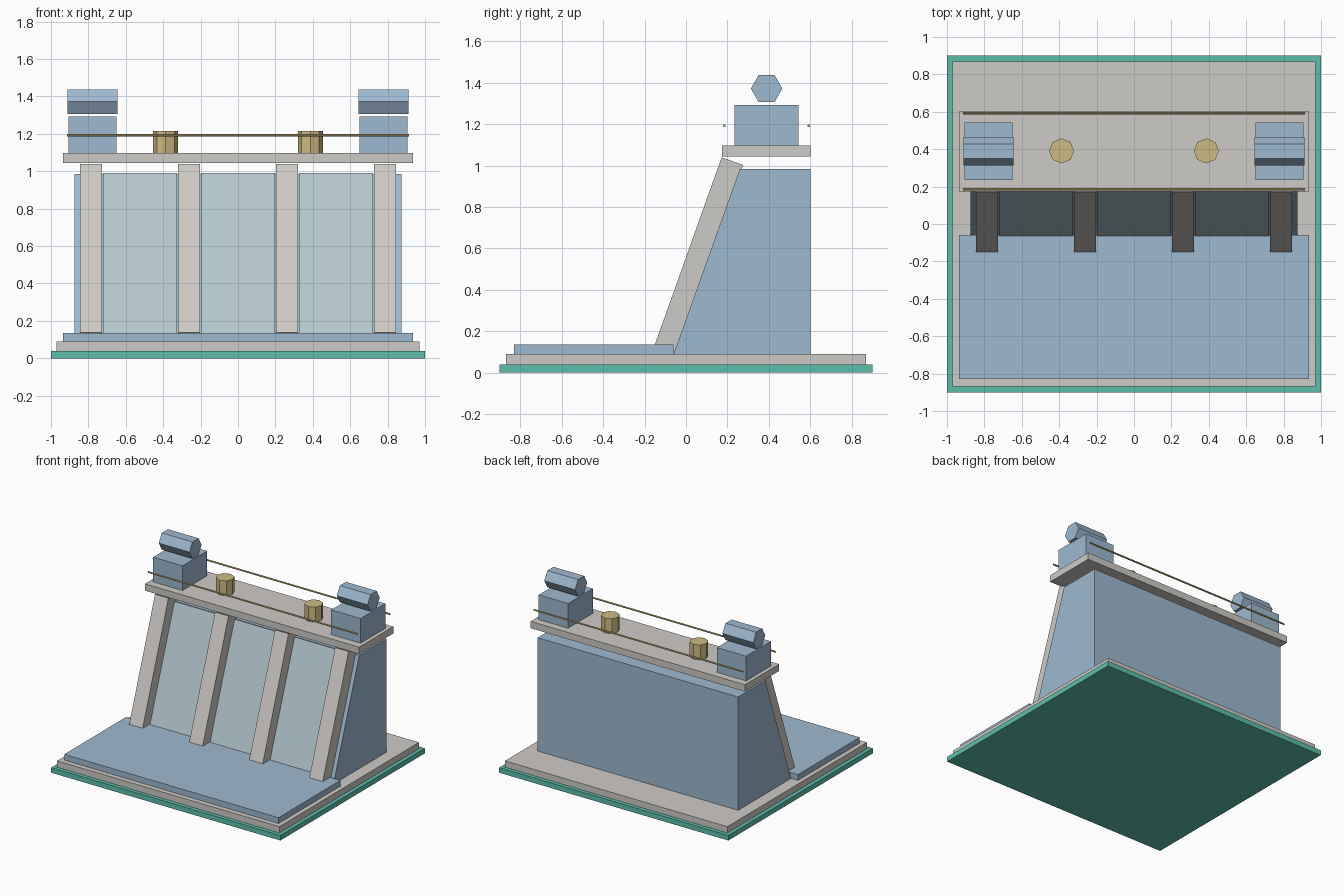
import bpy, math
from mathutils import Vector

if "Cube" in bpy.data.objects:
    bpy.data.objects.remove(bpy.data.objects["Cube"])


def material(name, r, g, b):
    lin = [((c / 255 + 0.055) / 1.055) ** 2.4 for c in (r, g, b)]
    m = bpy.data.materials.new(name)
    m.diffuse_color = (*lin, 1)
    m.use_nodes = True
    m.node_tree.nodes["Principled BSDF"].inputs["Base Color"].default_value = m.diffuse_color
    return m


TEAL = material("teal base", 94, 190, 174)
STONE = material("pale stone", 206, 203, 198)
BLUE = material("steel blue", 158, 185, 208)
PANEL = material("pale panel", 181, 200, 208)
GOLD = material("muted gold", 206, 186, 130)


def add_mesh(name, verts, faces, mat):
    me = bpy.data.meshes.new(name)
    me.from_pydata(verts, [], faces)
    me.materials.append(mat)
    ob = bpy.data.objects.new(name, me)
    bpy.context.collection.objects.link(ob)
    return ob


def extrude_x(name, profile, x0, x1, mat):
    """Extrude a counter-clockwise (y, z) profile from x0 to x1."""
    n = len(profile)
    verts = [(x, y, z) for x in (x0, x1) for y, z in profile]
    faces = [tuple(reversed(range(n))), tuple(range(n, 2 * n))]
    faces += [(i, (i + 1) % n, n + (i + 1) % n, n + i) for i in range(n)]
    return add_mesh(name, verts, faces, mat)


def box(name, x0, x1, y0, y1, z0, z1, mat):
    return extrude_x(name, [(y0, z0), (y1, z0), (y1, z1), (y0, z1)], x0, x1, mat)


def ring(n, r, cy, cz):
    return [(cy + r * math.cos(math.tau * i / n), cz + r * math.sin(math.tau * i / n))
            for i in range(n)]


def sloped_slab(name, cx, width, bottom, top, thick, mat):
    """Box leaning along the bottom-top line (its front face), thickness going inward."""
    a, b = Vector(bottom), Vector(top)
    d = (b - a).normalized()
    inward = Vector((d.y, -d.x)) * thick
    prof = [tuple(p) for p in (a, a + inward, b + inward, b)]
    return extrude_x(name, prof, cx - width / 2, cx + width / 2, mat)


# Stepped base and front water plate
box("base", -1, 1, -0.9, 0.9, 0, 0.04, TEAL)
box("stone_slab", -0.97, 0.97, -0.87, 0.87, 0.04, 0.09, STONE)
box("front_apron", -0.935, 0.935, -0.83, -0.06, 0.09, 0.136, BLUE)

# Sloping wall body
extrude_x("wall_body", [(-0.06, 0.09), (0.60, 0.09), (0.60, 0.984), (0.26, 0.984)],
          -0.875, 0.875, BLUE)

# Leaning buttresses and the panels between them
for i in range(4):
    sloped_slab(f"buttress_{i + 1}", -0.786 + 0.524 * i, 0.117,
                (-0.15, 0.137), (0.172, 1.04), 0.11, STONE)
for i in range(3):
    sloped_slab(f"face_panel_{i + 1}", -0.524 + 0.524 * i, 0.396,
                (-0.079, 0.098), (0.24, 0.99), 0.035, PANEL)

# Top walkway
box("walkway", -0.935, 0.935, 0.175, 0.601, 1.043, 1.097, STONE)

# End towers, each with a six-sided drum above
for side, s in (("left", -1), ("right", 1)):
    cx = 0.777 * s
    box(f"{side}_tower", cx - 0.128, cx + 0.128, 0.235, 0.543, 1.097, 1.292, BLUE)
    extrude_x(f"{side}_drum", ring(6, 0.076, 0.389, 1.372), cx - 0.134, cx + 0.134, BLUE)
    # Eight-sided gold post
    pts = ring(8, 0.067, 0.387 * s, 0.391)
    verts = [(x, y, z) for z in (1.097, 1.214) for x, y in pts]
    faces = [tuple(reversed(range(8))), tuple(range(8, 16))]
    faces += [(i, (i + 1) % 8, 8 + (i + 1) % 8, 8 + i) for i in range(8)]
    add_mesh(f"{side}_post", verts, faces, GOLD)

# Handrails
for name, y in (("front_rail", 0.185), ("back_rail", 0.593)):
    extrude_x(name, ring(8, 0.0065, y, 1.192), -0.913, 0.913, GOLD)
